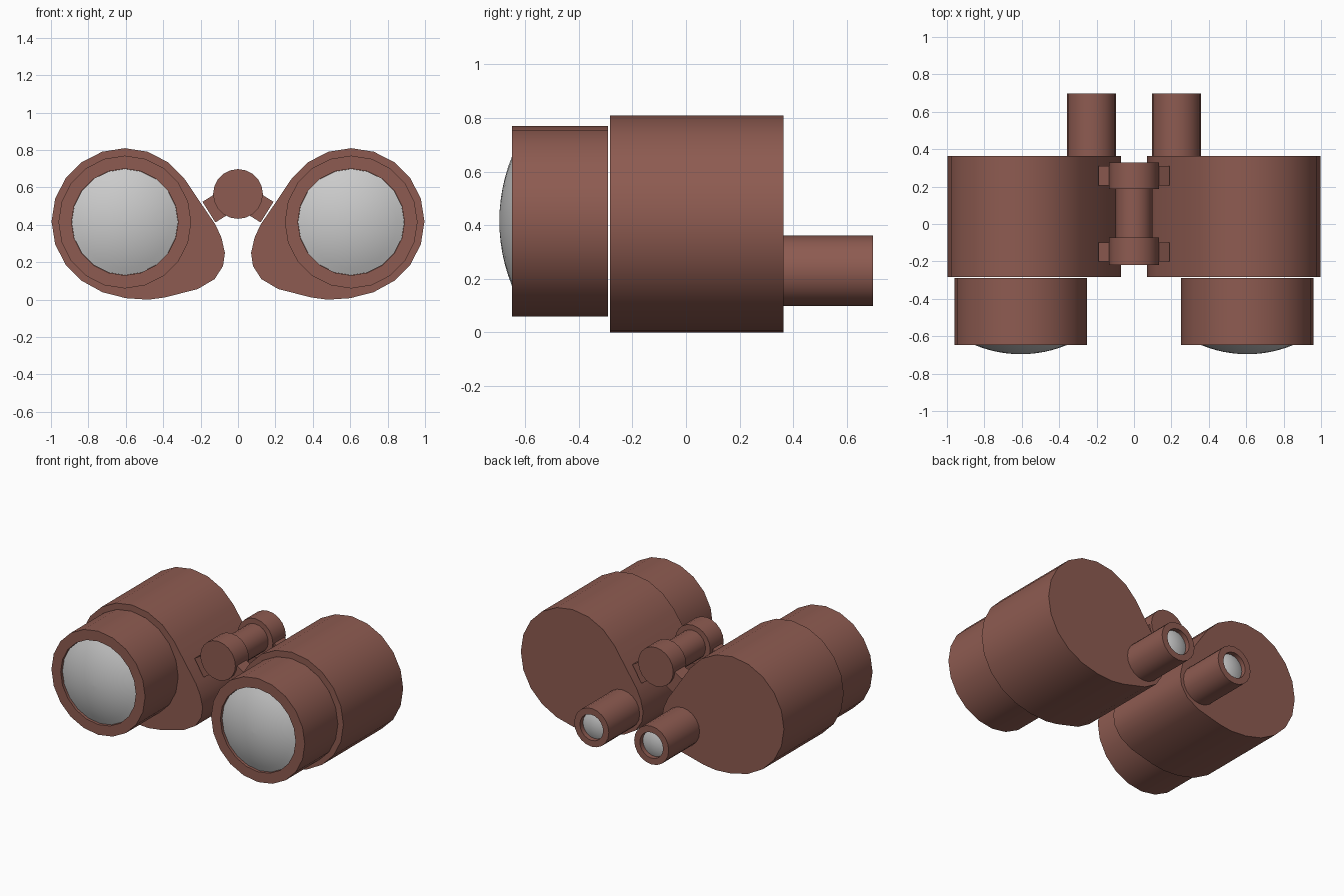
import bpy, math
from mathutils import Vector

if "Cube" in bpy.data.objects:
    bpy.data.objects.remove(bpy.data.objects["Cube"])

brown = bpy.data.materials.new("brown_casing")
brown.diffuse_color = (0.27, 0.105, 0.082, 1)
brown.use_nodes = True
brown.node_tree.nodes["Principled BSDF"].inputs["Base Color"].default_value = brown.diffuse_color
SIDES = 20


def make(name, verts, faces, mat=None, angle=35):
    me = bpy.data.meshes.new(name)
    me.from_pydata(verts, [], faces)
    ob = bpy.data.objects.new(name, me)
    bpy.context.collection.objects.link(ob)
    if mat:
        me.materials.append(mat)
    bpy.ops.object.select_all(action='DESELECT')
    ob.select_set(True)
    bpy.context.view_layer.objects.active = ob
    bpy.ops.object.mode_set(mode='EDIT')
    bpy.ops.mesh.select_all(action='SELECT')
    bpy.ops.mesh.normals_make_consistent(inside=False)
    bpy.ops.object.mode_set(mode='OBJECT')
    bpy.ops.object.shade_smooth_by_angle(angle=math.radians(angle))
    return ob


def lathe(name, cx, cz, profile, mat=None):
    """Spin (radius, y) pairs about a y-parallel axis, capping both ends."""
    verts, faces = [], []
    for r, y in profile:
        for i in range(SIDES):
            a = 2 * math.pi * i / SIDES
            verts.append((cx + r * math.cos(a), y, cz + r * math.sin(a)))
    n = len(profile)
    for k in range(n - 1):
        for i in range(SIDES):
            j = (i + 1) % SIDES
            faces.append((k * SIDES + i, k * SIDES + j,
                          (k + 1) * SIDES + j, (k + 1) * SIDES + i))
    faces.append(tuple(range(SIDES)))
    faces.append(tuple((n - 1) * SIDES + i for i in range(SIDES)))
    return make(name, verts, faces, mat)


def extrude(name, outline, y0, y1, mat):
    """Extrude an xz outline along y."""
    n = len(outline)
    verts = [(x, y, z) for y in (y0, y1) for x, z in outline]
    faces = [tuple(range(n)), tuple(range(n, 2 * n))]
    faces += [(i, (i + 1) % n, n + (i + 1) % n, n + i) for i in range(n)]
    return make(name, verts, faces, mat)


def dome(y_rim, y_tip, radius, steps=7):
    """Shallow lens profile from rim to tip."""
    h = abs(y_tip - y_rim)
    R = (radius ** 2 + h ** 2) / (2 * h)
    s = 1 if y_tip > y_rim else -1
    out = []
    for k in range(steps + 1):
        r = radius * (1 - k / steps) + 0.002
        r = min(r, radius)
        out.append((r, y_rim + s * (math.sqrt(R * R - r * r) - (R - h))))
    return out


# Teardrop prism housing: round outer side, narrowing lower inner lobe
outline = [(0.605 + 0.392 * math.cos(math.radians(a)),
            0.418 + 0.392 * math.sin(math.radians(a)))
           for a in range(-54, 145, 18)]
outline += [(0.188, 0.50), (0.12, 0.40), (0.088, 0.33), (0.07, 0.25),
            (0.08, 0.18), (0.125, 0.11), (0.215, 0.057), (0.39, 0.012),
            (0.48, 0.0), (0.60, 0.008), (0.725, 0.04)]

for side, tag in ((-1, "left"), (1, "right")):
    cx = side * 0.605
    extrude(tag + "_housing", [(side * x, z) for x, z in outline],
            -0.283, 0.364, brown)
    # Objective barrel with recessed front, and its lens
    lathe(tag + "_objective_barrel", cx, 0.415,
          [(0.355, -0.29), (0.355, -0.648), (0.285, -0.648), (0.285, -0.60)], brown)
    lathe(tag + "_objective_lens", cx, 0.415, dome(-0.63, -0.696, 0.284))
    # Eyepiece tube with recessed lens
    lathe(tag + "_eyepiece", side * 0.227, 0.23,
          [(0.131, 0.36), (0.131, 0.698), (0.088, 0.698), (0.088, 0.65)], brown)
    lathe(tag + "_eyepiece_lens", side * 0.227, 0.23, dome(0.667, 0.685, 0.087))

    # Slanted tabs joining hinge to housing
    d = Vector((side * math.cos(math.radians(32)), -math.sin(math.radians(32))))
    n = Vector((-d.y, d.x))
    c = Vector((0, 0.565))
    for end, y0, y1 in (("front", -0.20, -0.10), ("rear", 0.205, 0.31)):
        quad = [c + d * 0.05 + n * 0.065, c + d * 0.183 + n * 0.065,
                c + d * 0.183 - n * 0.065, c + d * 0.05 - n * 0.065]
        extrude(f"{tag}_{end}_hinge_tab", [tuple(q) for q in quad], y0, y1, brown)

# Central hinge: spindle with two larger collars
lathe("hinge_spindle", 0, 0.565,
      [(0.133, -0.218), (0.133, -0.072), (0.098, -0.072),
       (0.098, 0.187), (0.133, 0.187), (0.133, 0.328)], brown)
